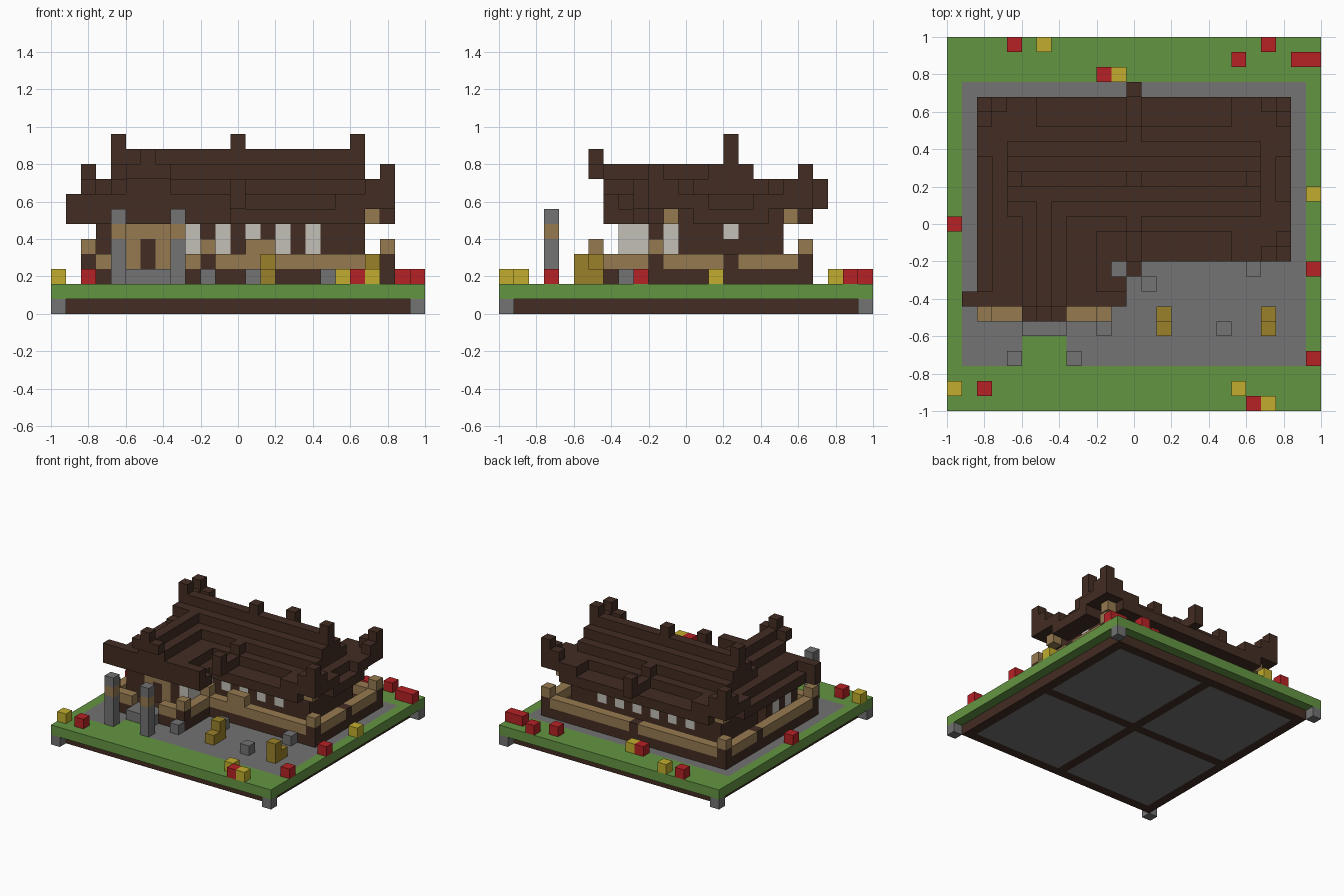
import bpy, bmesh
from mathutils import Vector

cube = bpy.data.objects.get("Cube")
if cube:
    bpy.data.objects.remove(cube, do_unlink=True)

N = 25            # blocks along each side of the plot
S = 2 / N         # block size


def linear(c):
    c /= 255
    return c / 12.92 if c < 0.04 else ((c + 0.055) / 1.055) ** 2.4


def material(name, *rgb):
    m = bpy.data.materials.new(name)
    m.use_nodes = True
    col = [linear(c) for c in rgb] + [1]
    m.diffuse_color = col
    m.node_tree.nodes["Principled BSDF"].inputs["Base Color"].default_value = col
    return m


WOOD = material("dark wood", 67, 45, 35)
GRASS = material("grass green", 100, 149, 66)
STONE = material("stone grey", 115, 115, 115)
TAN = material("light wood", 150, 122, 80)
PANE = material("paper white", 196, 192, 185)
RED = material("flower red", 182, 34, 38)
YELLOW = material("flower yellow", 194, 174, 46)
GOLD = material("golden wood", 155, 129, 42)

cells, part_mat = {}, {}


def fill(part, mat, x, y, z):
    """Fill a box of blocks; each range is one index or an inclusive pair."""
    part_mat[part] = mat
    rng = [(r, r) if isinstance(r, int) else r for r in (x, y, z)]
    for i in range(rng[0][0], rng[0][1] + 1):
        for j in range(rng[1][0], rng[1][1] + 1):
            for k in range(rng[2][0], rng[2][1] + 1):
                cells[i, j, k] = part


END = N - 1
MID = N // 2

# Base frame with cross bars, underside panels and corner feet
fill("base_frame", WOOD, (1, END - 1), (1, END - 1), 0)
for x in ((2, MID - 1), (MID + 1, END - 2)):
    for y in ((2, MID - 1), (MID + 1, END - 2)):
        fill("base_panels", STONE, x, y, 0)
for x in (0, END):
    for y in (0, END):
        fill("corner_feet", STONE, x, y, 0)

# Lawn, paving and the grass gap behind the gate
fill("lawn", GRASS, (0, END), (0, END), 1)
fill("paving", STONE, (1, 23), (3, 21), 1)
fill("lawn", GRASS, (5, 7), (3, 4), 1)

# Veranda platform for the hall and the front wing
fill("platform", WOOD, (2, 22), (10, 20), 2)
fill("platform", WOOD, (2, 10), (6, 10), 2)
fill("entrance_step", STONE, (5, 7), (5, 6), 2)

# Veranda railing
fill("railing", TAN, (3, 4), 6, 3)
fill("railing", TAN, (8, 9), 6, 3)
fill("railing", TAN, 2, (7, 19), 3)
fill("railing", TAN, 10, (7, 9), 3)
fill("railing", TAN, (11, 21), 10, 3)
fill("railing", TAN, (3, 21), 20, 3)
fill("railing", TAN, 22, (11, 19), 3)
fill("railing", TAN, (13, 14), 10, 4)
for x, y in ((2, 6), (10, 6), (2, 20), (22, 20), (22, 10), (10, 10)):
    fill("railing_posts", WOOD, x, y, 3)
    fill("railing_caps", TAN, x, y, 4)
for x, y in ((22, 15), (2, 15), (12, 20)):
    fill("railing_posts", WOOD, x, y, 3)

# Walls
fill("hall_walls", WOOD, (4, 20), (12, 18), (3, 5))
fill("wing_walls", WOOD, (3, 9), (8, 12), (3, 5))

# Paper windows between the wall posts
for x in range(7, 19, 2):
    fill("hall_windows", PANE, x, 18, (4, 5))
    if x > 9:
        fill("hall_windows", PANE, x, 12, (4, 5))
for x in (4, 20):
    fill("hall_windows", PANE, x, 15, 5)
for x in (3, 9):
    for y in (9, 11):
        fill("wing_windows", PANE, x, y, (4, 5))
fill("wing_windows", PANE, 9, 8, (4, 5))

# Front door with light frame
fill("door_frame", TAN, (5, 7), 8, (3, 5))
fill("door", WOOD, 6, 8, (3, 4))

# Hall roof: stepped slopes rising to a ridge
fill("hall_roof", WOOD, (4, 20), (10, 20), 6)
fill("hall_roof", WOOD, (2, 22), (13, 17), 6)
fill("hall_roof", WOOD, (3, 21), (12, 18), 7)
for step in range(3):
    fill("hall_roof", WOOD, (4, 20), (13 + step, 17 - step), 8 + step)

# Upturned eave corners with hanging brackets
for cx, cy, dx, dy in ((2, 20, 1, -1), (22, 20, -1, -1), (22, 10, -1, 1)):
    fill("eave_corners", WOOD, cx, cy, (7, 9))
    for d in (1, 2, 3):
        top = 8 if d == 1 else 7
        fill("eave_corners", WOOD, cx + d * dx, cy, (7, top))
        fill("eave_corners", WOOD, cx, cy + d * dy, (7, top))
        fill("eave_corners", WOOD, cx + dx, cy + d * dy, 7)
        fill("eave_corners", WOOD, cx + d * dx, cy + dy, 7)
    fill("eave_brackets", TAN, cx + dx, cy + dy, 6)

# Roof finials along the ridge and middle
for x in (4, 12, 20):
    fill("ridge_finials", WOOD, x, 15, 11)
for y in (9, 21):
    fill("eave_finials", WOOD, 12, y, (7, 8))
for y in (12, 18):
    fill("slope_finials", WOOD, 12, y, 8)
for y in (10, 11, 19, 20):
    fill("eave_finials", WOOD, 12, y, 7)

# Wing roof running forward from the hall
fill("wing_roof", WOOD, (2, 10), (7, 12), 6)
fill("wing_roof", WOOD, (3, 9), (7, 12), 7)
fill("wing_roof", WOOD, (5, 7), (7, 13), 8)
fill("wing_roof", WOOD, 6, (7, 14), 9)
fill("wing_gable_trim", WOOD, (5, 7), 6, 9)
fill("wing_gable_trim", WOOD, 6, 6, 10)
for x in (1, 11):
    fill("wing_eave_corners", WOOD, x, 7, (6, 7))
for x in (2, 10):
    fill("wing_eave_corners", WOOD, x, 7, 7)
fill("wing_eave_corners", WOOD, 11, 8, 6)

# Gate posts with a light band
for x in (4, 8):
    fill("gate_posts", STONE, x, 3, (2, 6))
    fill("gate_bands", TAN, x, 3, 5)

# Courtyard stools and chairs
for x, y in ((10, 5), (18, 5), (13, 8), (20, 9)):
    fill("stools", STONE, x, y, 2)
for x, back in ((14, 6), (21, 5)):
    fill("chairs", GOLD, x, (5, 6), 2)
    fill("chairs", GOLD, x, back, 3)

# Flowers around the lawn
for x, y in ((4, 24), (21, 24), (19, 23), (23, 23), (24, 23), (10, 22),
             (0, 12), (24, 9), (24, 3), (2, 1), (20, 0)):
    fill("red_flowers", RED, x, y, 2)
for x, y in ((6, 24), (11, 22), (24, 14), (0, 1), (19, 1), (21, 0)):
    fill("yellow_flowers", YELLOW, x, y, 2)


def build(part, mat):
    """Make one mesh from the exposed block faces of a part."""
    bm = bmesh.new()
    verts = {}
    for cell in [c for c, p in cells.items() if p == part]:
        for axis in range(3):
            for side in (0, 1):
                near = list(cell)
                near[axis] += 2 * side - 1
                if tuple(near) in cells:
                    continue
                u, v = (axis + 1) % 3, (axis + 2) % 3
                ring = []
                for a, b in ((0, 0), (1, 0), (1, 1), (0, 1)):
                    p = list(cell)
                    p[axis] += side
                    p[u] += a
                    p[v] += b
                    p = tuple(p)
                    if p not in verts:
                        verts[p] = bm.verts.new(Vector(p) * S - Vector((1, 1, 0)))
                    ring.append(verts[p])
                bm.faces.new(ring if side else ring[::-1])
    mesh = bpy.data.meshes.new(part)
    bm.to_mesh(mesh)
    bm.free()
    mesh.materials.append(mat)
    bpy.context.collection.objects.link(bpy.data.objects.new(part, mesh))


for part, mat in part_mat.items():
    build(part, mat)
